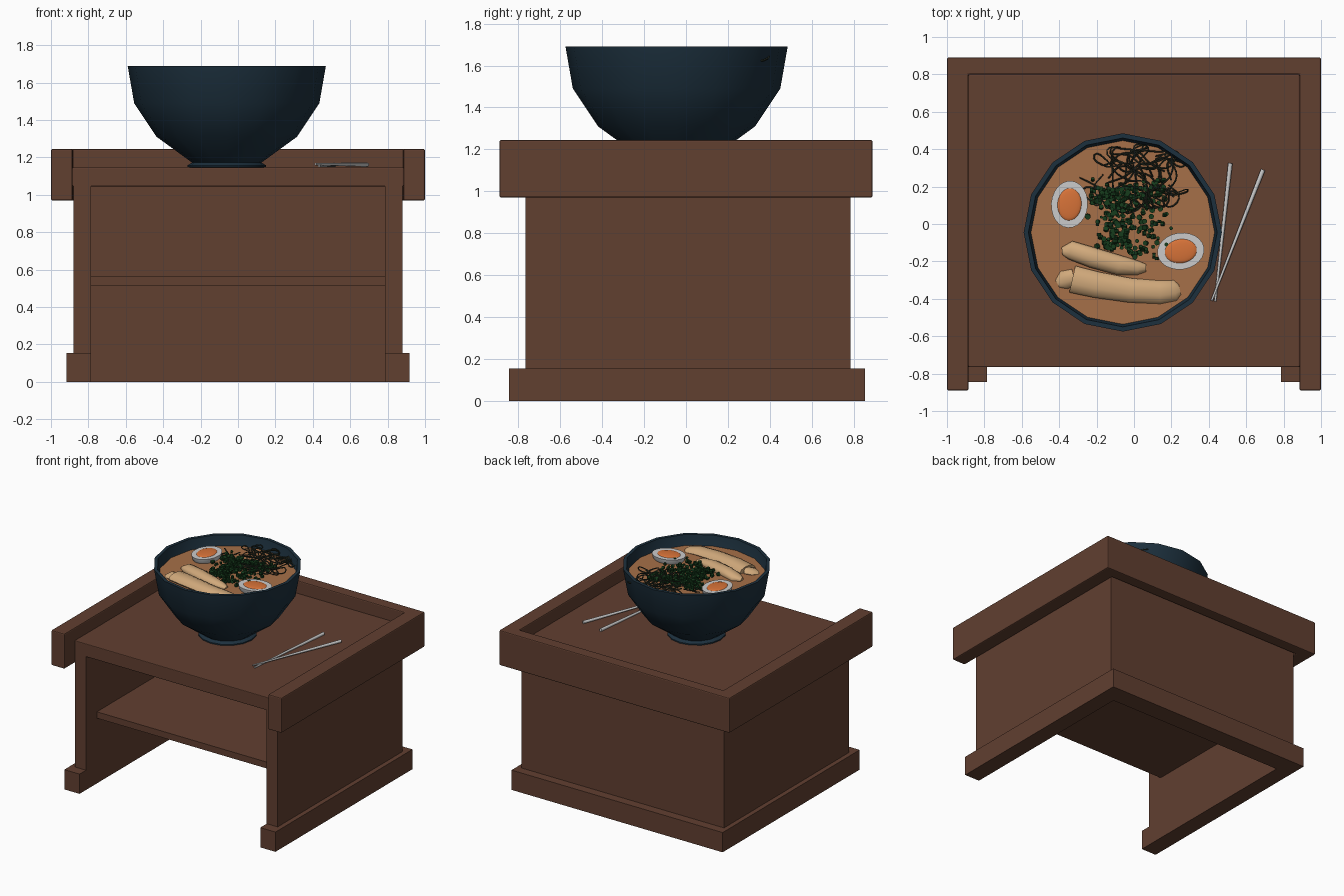
import bpy, bmesh, math, random
from mathutils import Vector, Matrix

if "Cube" in bpy.data.objects:
    bpy.data.objects.remove(bpy.data.objects["Cube"])

random.seed(4)
PI2 = 2 * math.pi
BOWL_X, BOWL_Y, SOUP_Z = -0.06, -0.045, 1.61


def material(name, rgb):
    m = bpy.data.materials.new(name)
    m.diffuse_color = (*rgb, 1)
    m.use_nodes = True
    m.node_tree.nodes["Principled BSDF"].inputs["Base Color"].default_value = m.diffuse_color
    return m


wood = material("wood", (0.12, 0.05, 0.03))
glaze = material("glaze", (0.012, 0.03, 0.048))
broth = material("broth", (0.38, 0.16, 0.065))
tan = material("tan", (0.64, 0.40, 0.20))
orange = material("orange", (0.68, 0.17, 0.04))
green = material("green", (0.008, 0.045, 0.012))
dark = material("dark", (0.025, 0.032, 0.02))


def finish(name, bm, mat=None, smooth=None, bevel=0):
    bmesh.ops.recalc_face_normals(bm, faces=bm.faces)
    me = bpy.data.meshes.new(name)
    bm.to_mesh(me)
    bm.free()
    ob = bpy.data.objects.new(name, me)
    bpy.context.collection.objects.link(ob)
    if mat:
        me.materials.append(mat)
    if bevel:
        b = ob.modifiers.new("bevel", 'BEVEL')
        b.width, b.segments = bevel, 2
    if smooth:
        bpy.ops.object.select_all(action='DESELECT')
        ob.select_set(True)
        bpy.context.view_layer.objects.active = ob
        bpy.ops.object.shade_smooth_by_angle(angle=math.radians(smooth))
    return ob


def skin(bm, rings):
    """Join equal rings of points into a capped tube."""
    rings = [[bm.verts.new(p) for p in r] for r in rings]
    n = len(rings[0])
    for a, b in zip(rings, rings[1:]):
        for i in range(n):
            bm.faces.new((a[i], a[(i + 1) % n], b[(i + 1) % n], b[i]))
    bm.faces.new(rings[0][::-1])
    bm.faces.new(rings[-1])


def prism(name, outline, z0, z1, mat, bevel=0):
    bm = bmesh.new()
    skin(bm, [[(x, y, z) for x, y in outline] for z in (z0, z1)])
    return finish(name, bm, mat, bevel=bevel)


def u_wall(name, xo, xi, front, back_in, back, z0, z1, bevel=0):
    half = [(xi, back_in), (xi, front), (xo, front), (xo, back)]
    return prism(name, half + [(-x, y) for x, y in reversed(half)], z0, z1, wood, bevel)


def slab(name, x, y0, y1, z0, z1, bevel=0):
    return prism(name, [(-x, y0), (x, y0), (x, y1), (-x, y1)], z0, z1, wood, bevel)


def lathe(name, profile, sides, mat, smooth=40):
    bm = bmesh.new()
    skin(bm, [[(BOWL_X + r * math.cos(PI2 * i / sides), BOWL_Y + r * math.sin(PI2 * i / sides), z)
               for i in range(sides)] for r, z in profile])
    return finish(name, bm, mat, smooth)


# Open-fronted table: walls, plinth, raised lip, top and shelf
u_wall("cabinet_walls", 0.88, 0.785, -0.765, 0.70, 0.785, 0, 1.05)
u_wall("plinth", 0.917, 0.785, -0.845, 0.70, 0.855, 0, 0.155)
u_wall("tray_lip", 1.0, 0.885, -0.89, 0.80, 0.89, 0.97, 1.245, 0.008)
slab("table_top", 0.885, -0.765, 0.80, 1.045, 1.147, 0.005)
slab("shelf", 0.785, -0.63, 0.70, 0.512, 0.562)

# Sixteen-sided bowl with a foot ring and the soup inside
lathe("bowl", [(0.195, 1.147), (0.21, 1.149), (0.21, 1.158), (0.185, 1.172), (0.375, 1.31),
               (0.495, 1.49), (0.53, 1.69), (0.505, 1.69), (0.47, 1.49), (0.35, 1.33), (0.15, 1.2)],
      16, glaze, 50)
lathe("soup", [(0.468, SOUP_Z - 0.1), (0.492, SOUP_Z)], 16, broth)


# Halved eggs: half ellipsoid, flat cut, gently domed yolk
def egg(number, x, y, turn):
    place = Matrix.Translation((x, y, 1.648)) @ Matrix.Rotation(turn, 4, 'Z')

    def dome(name, rx, ry, depth, mat, steps=5):
        bm = bmesh.new()
        rings = []
        for k in range(steps + 1):
            a = k / steps * math.pi / 2 * 0.94
            rings.append([place @ Vector((rx * math.cos(a) * math.cos(PI2 * i / 24),
                                          ry * math.cos(a) * math.sin(PI2 * i / 24),
                                          depth * math.sin(a))) for i in range(24)])
        skin(bm, rings)
        finish(name, bm, mat, 40)
    dome(f"egg_white_{number}", 0.126, 0.098, -0.09, None)
    dome(f"egg_yolk_{number}", 0.086, 0.064, 0.01, orange)


egg(1, -0.345, 0.105, math.radians(86))
egg(2, 0.25, -0.145, math.radians(8))


# Curved tan slices, lofted along (x, y, z, half width, half height)
def slice_strip(name, stations):
    bm = bmesh.new()
    rings = []
    for i, (x, y, z, w, h) in enumerate(stations):
        a, b = stations[max(i - 1, 0)], stations[min(i + 1, len(stations) - 1)]
        d = Vector((b[0] - a[0], b[1] - a[1], 0)).normalized()
        side = Vector((-d.y, d.x, 0))
        rings.append([Vector((x, y, z)) + side * w * math.cos(PI2 * k / 10)
                      + Vector((0, 0, h * math.sin(PI2 * k / 10))) for k in range(10)])
    skin(bm, rings)
    finish(name, bm, tan, 50)


slice_strip("slice_back", [(-0.385, -0.145, 1.615, 0.02, 0.012), (-0.34, -0.14, 1.62, 0.05, 0.032),
                           (-0.22, -0.18, 1.622, 0.055, 0.04), (-0.08, -0.22, 1.62, 0.053, 0.036),
                           (0.02, -0.235, 1.615, 0.038, 0.028), (0.065, -0.235, 1.61, 0.02, 0.012)])
slice_strip("slice_front", [(-0.33, -0.295, 1.62, 0.073, 0.035), (-0.2, -0.325, 1.622, 0.07, 0.04),
                            (-0.02, -0.355, 1.62, 0.065, 0.038), (0.14, -0.365, 1.615, 0.062, 0.034),
                            (0.22, -0.355, 1.61, 0.055, 0.022), (0.245, -0.35, 1.608, 0.03, 0.01)])
slice_strip("slice_front_tip", [(-0.41, -0.32, 1.608, 0.022, 0.01), (-0.375, -0.3, 1.615, 0.05, 0.025),
                                (-0.32, -0.285, 1.615, 0.045, 0.03)])

# Chopped green onion heaped in the middle
bm = bmesh.new()
for n in range(330):
    if n < 120:
        x, y = random.uniform(-0.23, 0.17), random.gauss(0.165, 0.03)
    elif n < 250:
        x, y = random.gauss(-0.1, 0.05), random.uniform(-0.13, 0.15)
    else:
        x, y = random.gauss(0.03, 0.07), random.uniform(-0.19, 0.12)
    at = Vector((x, y, SOUP_Z + random.uniform(0.0, 0.035)))
    m = Matrix.Translation(at) @ Matrix.Rotation(random.uniform(0, 3), 4, random.choice('XYZ'))
    r = random.uniform(0.008, 0.016)
    bmesh.ops.create_cone(bm, cap_ends=True, segments=7, radius1=r, radius2=r, depth=0.016, matrix=m)
finish("chopped_onion", bm, green, 30)

# Tangle of thin dark threads behind the onion, kept inside an ellipse
curve = bpy.data.curves.new("seaweed_threads", 'CURVE')
curve.dimensions = '3D'
curve.bevel_depth, curve.bevel_resolution, curve.resolution_u = 0.0045, 0, 4
curve.use_fill_caps = True
curve.materials.append(dark)
centre = Vector((0.0, 0.245))
for n in range(26):
    heading = random.uniform(0, PI2)
    p = Vector((random.uniform(-0.2, 0.2), random.uniform(0.16, 0.34)))
    sp = curve.splines.new('BEZIER')
    sp.bezier_points.add(5)
    for bp in sp.bezier_points:
        bp.co = (p.x, p.y, SOUP_Z + random.uniform(0.004, 0.045))
        bp.handle_left_type = bp.handle_right_type = 'AUTO'
        heading += random.uniform(-1.1, 1.1)
        p = p + 0.09 * Vector((math.cos(heading), math.sin(heading)))
        off = p - centre
        reach = math.hypot(off.x / 0.31, off.y / 0.17)
        if reach > 1:
            p = centre + off / reach
            heading += 2.2
bpy.context.collection.objects.link(bpy.data.objects.new("seaweed_threads", curve))


# Tapered chopsticks resting on the table
def chopstick(name, tip, butt):
    tip, butt = Vector(tip), Vector(butt)
    bm = bmesh.new()
    d = butt - tip
    m = Matrix.Translation((tip + butt) / 2) @ d.to_track_quat('Z', 'Y').to_matrix().to_4x4()
    bmesh.ops.create_cone(bm, cap_ends=True, segments=8, radius1=0.006, radius2=0.012,
                          depth=d.length, matrix=m)
    finish(name, bm, None, 50)


chopstick("chopstick_left", (0.434, -0.415, 1.154), (0.515, 0.325, 1.16))
chopstick("chopstick_right", (0.415, -0.41, 1.164), (0.69, 0.29, 1.161))
